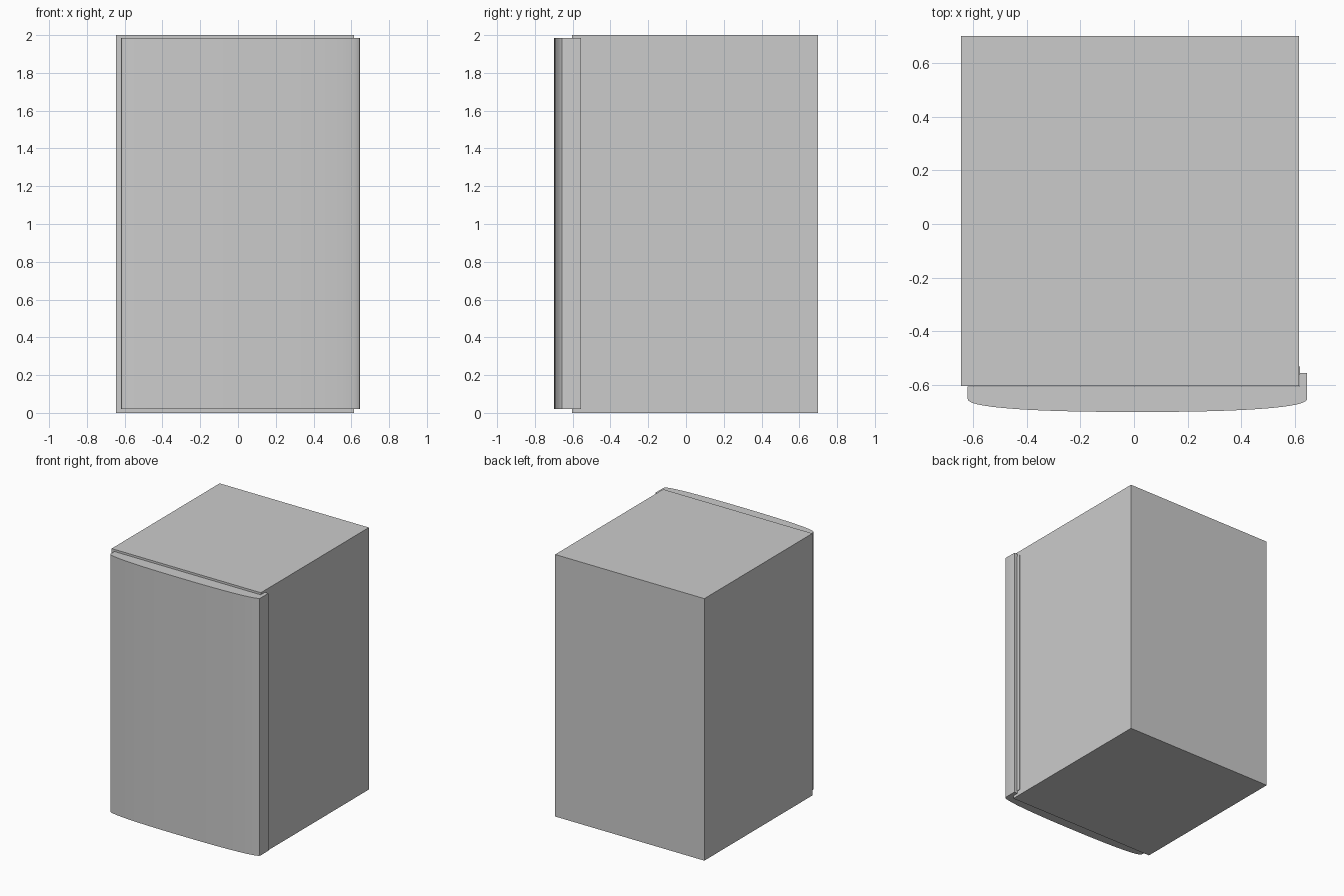
import bpy, bmesh, math

if "Cube" in bpy.data.objects:
    bpy.data.objects.remove(bpy.data.objects["Cube"])


def prism(name, points, z0, z1, smooth=False):
    """Extrude a top-view outline (counter-clockwise) from z0 to z1."""
    bm = bmesh.new()
    base = bm.faces.new([bm.verts.new((x, y, z0)) for x, y in points])
    top = bmesh.ops.extrude_face_region(bm, geom=[base])["geom"]
    verts = [g for g in top if isinstance(g, bmesh.types.BMVert)]
    bmesh.ops.translate(bm, verts=verts, vec=(0, 0, z1 - z0))
    bmesh.ops.recalc_face_normals(bm, faces=bm.faces)
    mesh = bpy.data.meshes.new(name)
    bm.to_mesh(mesh)
    bm.free()
    obj = bpy.data.objects.new(name, mesh)
    bpy.context.collection.objects.link(obj)
    if smooth:
        bpy.context.view_layer.objects.active = obj
        obj.select_set(True)
        bpy.ops.object.shade_smooth_by_angle(angle=math.radians(30))
        obj.select_set(False)
    return obj


def rect(x0, x1, y0, y1):
    return [(x0, y0), (x1, y0), (x1, y1), (x0, y1)]


# Cabinet body
prism("cabinet", rect(-0.645, 0.615, -0.603, 0.70), 0, 2)

# Door with bowed front (superellipse arc) and a grip wrapping the right side
cx, half, y_side, bow, n = 0.0125, 0.6325, -0.65, 0.05, 2.4
outline = []
for i in range(33):
    a = math.pi * (1 - i / 32)
    c, s = math.cos(a), max(math.sin(a), 0)
    x = cx + half * math.copysign(abs(c) ** (2 / n), c)
    outline.append((x, y_side - bow * s ** (2 / n)))
outline += [(0.645, -0.555), (0.616, -0.555), (0.616, -0.605), (-0.62, -0.605)]
prism("door", outline, 0.02, 1.985, smooth=True)

# Thin seal strip behind the grip
prism("grip_strip", rect(0.612, 0.619, -0.56, -0.53), 0.04, 1.965)
